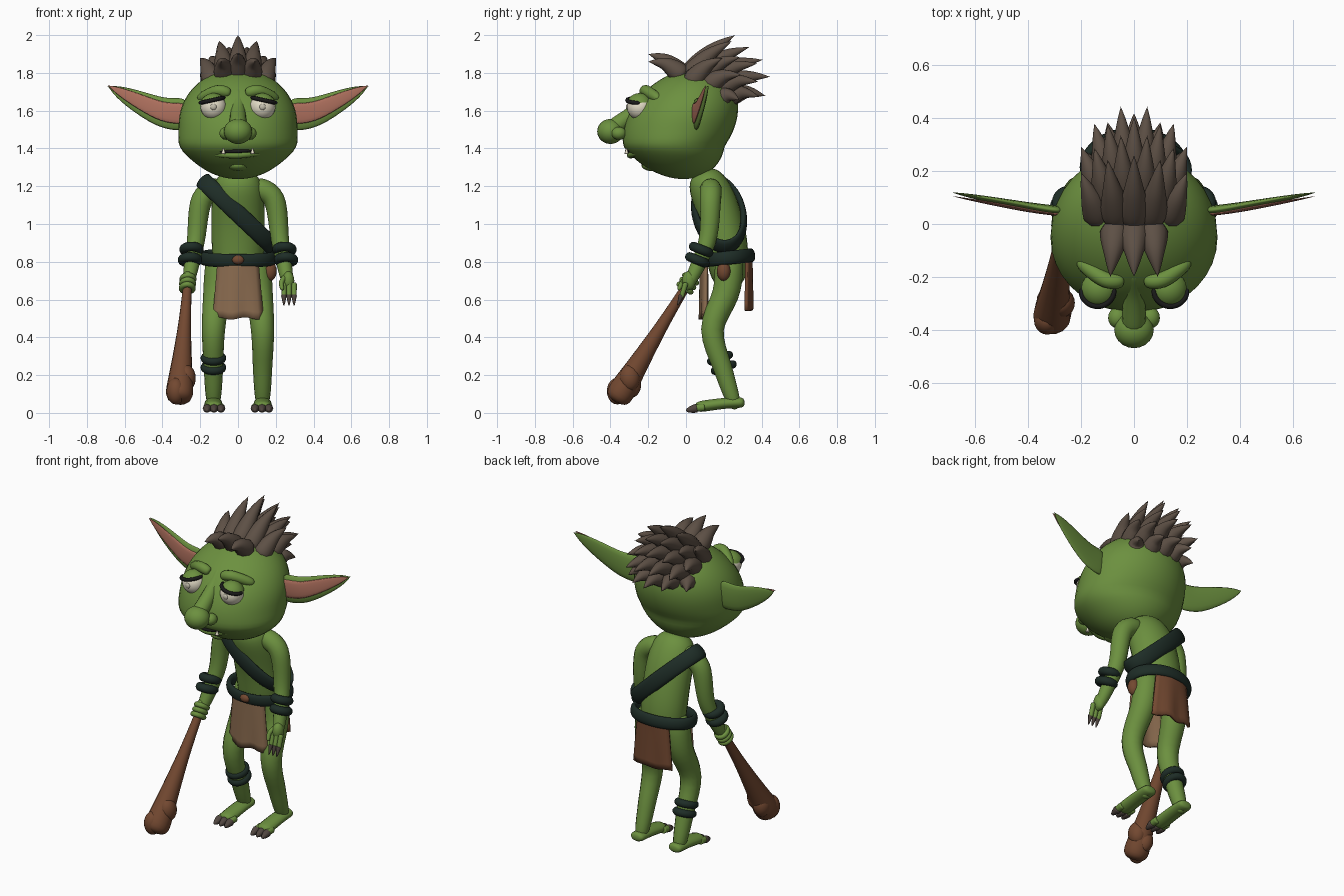
import bpy, bmesh, math
from mathutils import Vector, Matrix

if "Cube" in bpy.data.objects:
    bpy.data.objects.remove(bpy.data.objects["Cube"])


def material(name, red, green, blue):
    mat = bpy.data.materials.new(name)
    mat.use_nodes = True
    mat.diffuse_color = (red, green, blue, 1)
    mat.node_tree.nodes["Principled BSDF"].inputs["Base Color"].default_value = mat.diffuse_color
    return mat


GREEN = material("green skin", .15, .28, .05)
HAIR = material("hair brown", .11, .08, .06)
STRAP = material("dark strap", .013, .026, .02)
TAN = material("tan cloth", .26, .15, .08)
WOOD = material("red brown", .17, .065, .03)
PINK = material("ear pink", .42, .16, .11)
IVORY = material("ivory", .78, .73, .58)
BLACK = material("lash black", .01, .01, .01)
CLAW = material("claw grey", .08, .06, .05)
PUPIL = material("pale pupil", .55, .52, .42)


def finish(bm, name, mat):
    bmesh.ops.recalc_face_normals(bm, faces=bm.faces)
    mesh = bpy.data.meshes.new(name)
    bm.to_mesh(mesh)
    bm.free()
    mesh.materials.append(mat)
    for polygon in mesh.polygons:
        polygon.use_smooth = True
    ob = bpy.data.objects.new(name, mesh)
    bpy.context.collection.objects.link(ob)
    return ob


def point_at(points, t, closed):
    """Point on a smooth spline through the given points."""
    count = len(points)
    spans = count if closed else count - 1
    i = min(int(t * spans), spans - 1)
    f = t * spans - i
    a, b, c, d = (Vector(points[k % count if closed else max(0, min(count - 1, k))])
                  for k in range(i - 1, i + 3))
    return b + ((c - a) * f + (a * 2 - b * 5 + c * 4 - d) * f ** 2 + (b * 3 - a - c * 3 + d) * f ** 3) / 2


def tube(name, points, mat, start, end, fall=1, cap=8, flat=1, closed=False, sides=14):
    """Sweep an ellipse; radius runs from start to end, and open ends are rounded."""
    steps = 40 if closed else 28
    if closed:
        times = [i / steps for i in range(steps)]
        hub = sum((Vector(p) for p in points), Vector()) / len(points)
    else:
        times = [(1 - math.cos(math.pi * i / steps)) / 2 for i in range(steps + 1)]
        span = (Vector(points[-1]) - Vector(points[0])).normalized()
        fixed = Vector((0, 1, 0)) if abs(span.y) < .75 else Vector((0, 0, 1))
    centres = [point_at(points, t, closed) for t in times]
    last = len(centres) - 1
    bm = bmesh.new()
    rings = []
    for i, (t, p) in enumerate(zip(times, centres)):
        ahead = centres[(i + 1) % steps] if closed else centres[min(i + 1, last)]
        behind = centres[i - 1] if closed else centres[max(i - 1, 0)]
        along = (ahead - behind).normalized()
        wide = along.cross(p - hub if closed else fixed).normalized()
        thick = wide.cross(along) * flat
        radius = start + (end - start) * t ** fall
        if not closed:
            radius = max(radius * math.sqrt(1 - abs(2 * t - 1) ** cap), .0005)
        turns = [math.tau * j / sides for j in range(sides)]
        rings.append([bm.verts.new(p + (wide * math.cos(q) + thick * math.sin(q)) * radius) for q in turns])
    for i in range(steps):
        r, s = rings[i], rings[(i + 1) % len(rings)]
        for j in range(sides):
            k = (j + 1) % sides
            bm.faces.new((r[j], r[k], s[k], s[j]))
    if not closed:
        bm.faces.new(rings[0])
        bm.faces.new(rings[-1])
    return finish(bm, name, mat)


def ring(centre, u, v, count=12):
    """Points around an ellipse with half axes u and v."""
    turns = [math.tau * i / count for i in range(count)]
    return [Vector(centre) + Vector(u) * math.cos(q) + Vector(v) * math.sin(q) for q in turns]


def ball(name, centre, scale, mat, cut=None, segments=20):
    bm = bmesh.new()
    bmesh.ops.create_uvsphere(bm, u_segments=segments, v_segments=segments, radius=1,
                              matrix=Matrix.Diagonal((*scale, 1)))
    if cut:
        bmesh.ops.bisect_plane(bm, geom=bm.verts[:] + bm.edges[:] + bm.faces[:],
                               plane_co=cut[0], plane_no=cut[1], clear_inner=True)
    ob = finish(bm, name, mat)
    ob.location = centre
    return ob


def flap(name, y, top, bottom, bulge, mat):
    """Hanging cloth that widens downwards and wraps the body."""
    bm = bmesh.new()
    bmesh.ops.create_grid(bm, x_segments=10, y_segments=8, size=1)
    for v in bm.verts:
        u, drop = v.co.x, (1 - v.co.y) / 2
        wave = drop * math.sin(u * 6) / 150
        v.co = (u * (.105 + .028 * drop), y + bulge * u * u + wave, top + (bottom - top) * drop + wave)
    ob = finish(bm, name, mat)
    thickness = ob.modifiers.new("thickness", "SOLIDIFY")
    thickness.thickness = .016
    thickness.offset = 0


# Head: an egg with full cheeks, a forward jaw and a chin that tucks back
head = ball("head", (0, -.03, 1.53), (.313, .293, .292), GREEN, segments=36)
for v in head.data.vertices:
    height = v.co.z / .29
    v.co.x *= 1 + .08 * math.exp(-((height + .45) * 4) ** 2)
    v.co.y += .085 * height + .17 * max(0, -.4 - height)

# Hunched torso
tube("torso", [(0, .08, 1.28), (0, .16, 1.1), (0, .21, .9), (0, .23, .66)], GREEN, .14, .14,
     cap=4, flat=.82, sides=24)

# Nose, mouth and chin
ball("nose_tip", (0, -.4, 1.49), (.075, .07, .066), GREEN)
tube("nose_bridge", [(0, -.17, 1.71), (0, -.265, 1.6), (0, -.4, 1.5)], GREEN, .03, .05)
mouth = [Vector((-.14, -.265, 1.39)), Vector((0, -.315, 1.385)), Vector((.15, -.265, 1.4))]
tube("mouth_line", mouth, BLACK, .009, .009)
tube("lower_lip", [p + Vector((0, .02, -.02)) for p in mouth], GREEN, .018, .018, cap=2)
ball("chin", (0, -.18, 1.31), (.055, .055, .03), GREEN)

for s, side in ((1, "left"), (-1, "right")):
    def mirrored(*points):
        return [Vector((s * x, y, z)) for x, y, z in points]

    # Sleepy eye: the lid is a shell cut by a plane that droops outwards
    eye = Vector((s * .13, -.245, 1.62))
    tilt = Vector((s * .22, 0, 1)).normalized()
    across = Vector((tilt.z, 0, -tilt.x))
    ball(side + "_eye", eye, (.068, .068, .068), IVORY)
    ball(side + "_pupil", eye + Vector((0, -.063, 0)), (.017, .01, .017), PUPIL)
    ball(side + "_eyelid", eye, (.073, .073, .073), GREEN, cut=(tilt * .036, tilt))
    lash = ring(eye + tilt * .036, across * .066, Vector((0, -.066, 0)))[:7]
    tube(side + "_lash", lash, BLACK, .011, .011, sides=8)
    tube(side + "_brow", mirrored((.04, -.215, 1.69), (.11, -.21, 1.705), (.21, -.14, 1.66)), GREEN, .03, .03, cap=4)

    ball(side + "_nostril", (s * .062, -.355, 1.48), (.036, .04, .034), GREEN)
    tube(side + "_tooth", mirrored((.077, -.315, 1.37), (.077, -.315, 1.4)), IVORY, .013, .002, sides=8)

    # Long swept ear with a pink plate
    ear = mirrored((.27, .05, 1.58), (.42, .07, 1.6), (.69, .12, 1.73))
    tube(side + "_ear", ear, GREEN, .086, 0, fall=3, flat=.2)
    tube(side + "_inner_ear", [p + Vector((0, -.014, .004)) for p in ear], PINK, .055, 0, fall=3, flat=.15)

    # Arm, hand and wrist bands
    tube(side + "_arm", mirrored((.08, .13, 1.2), (.19, .13, 1.13), (.225, .11, .9), (.27, 0, .65)),
         GREEN, .06, .03, fall=2)
    ball(side + "_palm", (s * .266, .015, .7), (.032, .036, .05), GREEN)
    for name, x, y, z in (("_upper_wrist_band", .246, .08, .865), ("_lower_wrist_band", .254, .06, .81)):
        tube(side + name, ring((s * x, y, z), (.04, 0, 0), (0, .04, -.016)), STRAP, .025, .025, closed=True)

    # Bent leg, long foot and clawed toes
    tube(side + "_leg", mirrored((.09, .23, .85), (.11, .215, .65), (.13, .14, .44), (.13, .2, .22), (.13, .265, .02)),
         GREEN, .09, .04, fall=.8)
    tube(side + "_foot", mirrored((.13, .31, .055), (.13, .2, .05), (.13, .05, .03)), GREEN, .045, .05,
         flat=.62)
    for i in (-1, 0, 1):
        x = .127 + i * .037
        tube(side + "_toe", mirrored((x, .1, .03), (x, .036, .024)), GREEN, .022, .018, sides=10)
        tube(side + "_toe_claw", mirrored((x, .06, .026), (x, 0, .012)), CLAW, .024, .004, fall=2, sides=8)

# Open left hand
for i in (-1, 0, 1):
    x = .27 + i * .027
    tube("left_finger", [(x, 0, .69), (x, -.025, .61)], GREEN, .015, .013, sides=10)
    tube("left_finger_claw", [(x, -.023, .625), (x, -.045, .568)], CLAW, .017, .002, sides=8)
tube("left_thumb", [(.25, .01, .72), (.23, -.02, .69), (.235, -.04, .65)], GREEN, .016, .01, sides=10)

# Club in the closed right hand
grip, club_end = Vector((-.262, .05, .75)), Vector((-.313, -.375, .06))
tube("club", [grip, grip.lerp(club_end, .5), club_end], WOOD, .022, .092, fall=2)
for i in range(3):
    swell = grip.lerp(club_end, .82 + i * .05) + Vector((math.cos(i * 2), math.sin(i * 2), 0)) * .03
    ball("club_knot", swell, (.05, .055, .07), WOOD)
    knuckle = grip.lerp(club_end, .06 + i * .035)
    tube("right_finger", ring(knuckle, (.03, 0, 0), (0, .03, -.02)), GREEN, .015, .015, closed=True)

# Shin bands
for y, z in ((.18, .29), (.2, .24)):
    tube("shin_band", ring((-.13, y, z), (.046, 0, 0), (0, .047, .017)), STRAP, .022, .022, closed=True)

# Belt, shoulder strap, pouch and cloth
tube("belt", ring((0, .215, .82), (.188, 0, 0), (0, .133, .015)), STRAP, .036, .036, flat=.5, closed=True)
tube("shoulder_strap", ring((0, .175, 1.055), (.185, .03, -.175), (0, .127, 0)), STRAP, .046, .046,
     flat=.4, closed=True)
ball("belt_stud", (0, .07, .81), (.032, .02, .024), WOOD)
ball("pouch", (.168, .2, .75), (.037, .036, .052), WOOD)
flap("front_loincloth", .08, .81, .5, .03, TAN)
flap("back_loincloth", .345, .83, .545, -.025, WOOD)


# Hair: rows of tufts fan from the crown to the nape, with a short forelock
def tuft(root, tip):
    lift = Vector((0, 0, .025))
    tube("hair_tuft", [root, root.lerp(tip, .5) + lift, tip], HAIR, .075, 0, cap=4, sides=10)


def crown(x, radius, degrees):
    q = math.radians(degrees)
    return Vector((x, .05 + radius * math.cos(q), 1.62 + radius * math.sin(q)))


for row in range(5):
    columns = 5 - row % 2
    for i in range(columns):
        j = i - (columns - 1) / 2
        tuft(crown(j * .065, .17 - .012 * j * j, 105 - row * 22),
             crown(j * .1, .435 - .035 * j * j - row // 4 * .06, 61 - row * 13))
for j in (-1, 0, 1):
    tuft(Vector((j * .07, -.01, 1.78)), Vector((j * .09, -.2, 1.9 - abs(j) * .04)))
